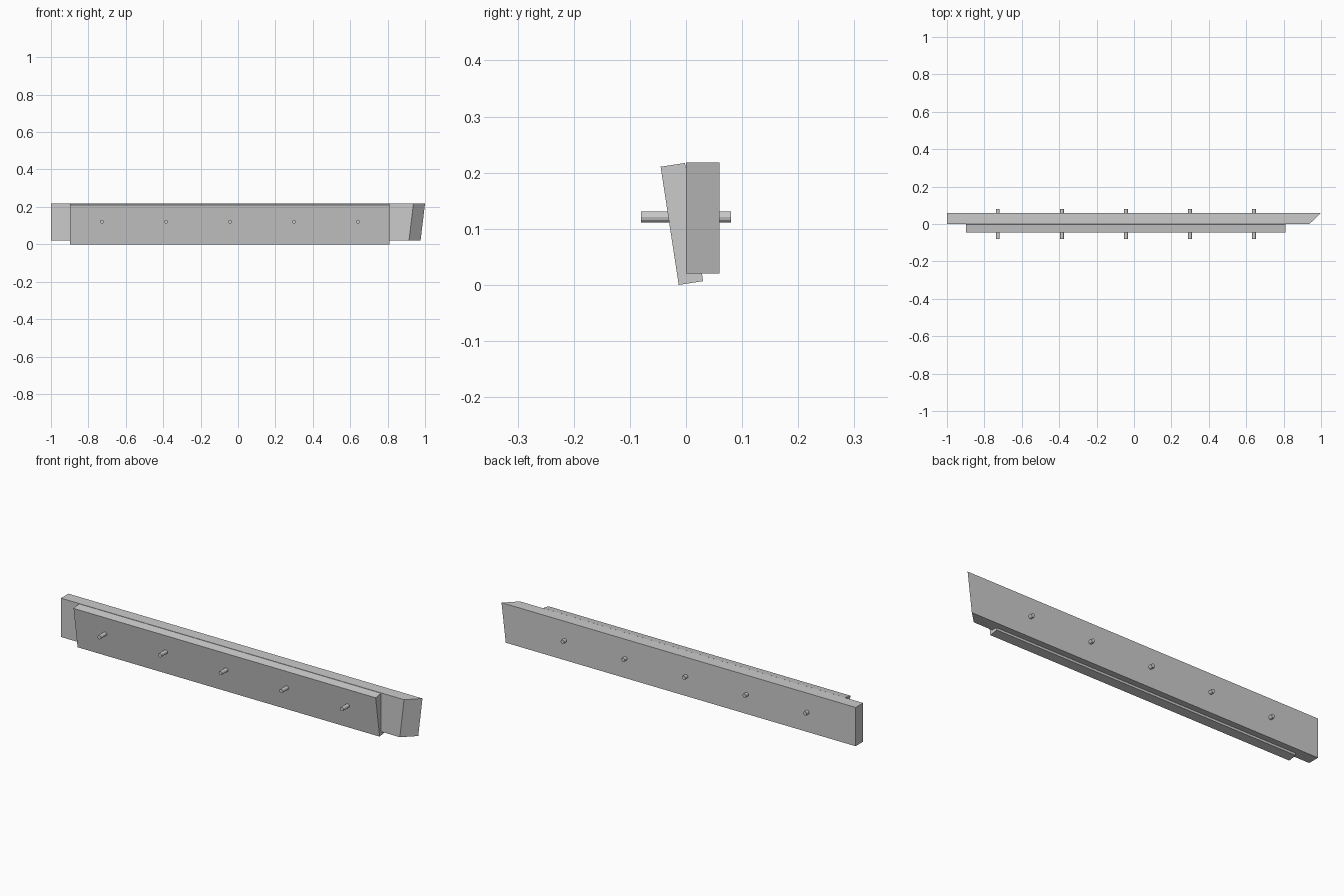
import bpy, bmesh, math
from mathutils import Matrix, Vector

if "Cube" in bpy.data.objects:
    bpy.data.objects.remove(bpy.data.objects["Cube"])


def board(name, section, x_left, x_right):
    """Extrude a (y, z) section along x; x_left / x_right give the x of each corner."""
    bm = bmesh.new()
    left = [bm.verts.new((x, y, z)) for x, (y, z) in zip(x_left, section)]
    right = [bm.verts.new((x, y, z)) for x, (y, z) in zip(x_right, section)]
    n = len(section)
    bm.faces.new(left)
    bm.faces.new(right)
    for i in range(n):
        j = (i + 1) % n
        bm.faces.new((left[i], left[j], right[j], right[i]))
    return finish(name, bm)


def finish(name, bm):
    bmesh.ops.recalc_face_normals(bm, faces=bm.faces[:])
    mesh = bpy.data.meshes.new(name)
    bm.to_mesh(mesh)
    bm.free()
    obj = bpy.data.objects.new(name, mesh)
    bpy.context.collection.objects.link(obj)
    return obj


# Back plank with a compound mitre on its right end
board("back_plank",
      [(0.0, 0.02), (0.06, 0.02), (0.06, 0.218), (0.0, 0.218)],
      [-1.0] * 4, [0.914, 0.976, 1.0, 0.938])

# Front plank, leaning forward at the top
lean = math.radians(8.7)
across = Vector((math.cos(lean), math.sin(lean))) * 0.044
up = Vector((-math.sin(lean), math.cos(lean))) * 0.213
base = Vector((-0.013, 0.0))
board("front_plank", [base, base + across, base + across + up, base + up],
      [-0.897] * 4, [0.809] * 4)

# Row of pins through both planks
for i in range(5):
    bm = bmesh.new()
    place = (Matrix.Translation((-0.728 + 0.3425 * i, 0, 0.121))
             @ Matrix.Rotation(math.pi / 2, 4, 'X'))
    bmesh.ops.create_cone(bm, cap_ends=True, segments=12, radius1=0.01,
                          radius2=0.01, depth=0.16, matrix=place)
    finish(f"pin_{i + 1}", bm)
